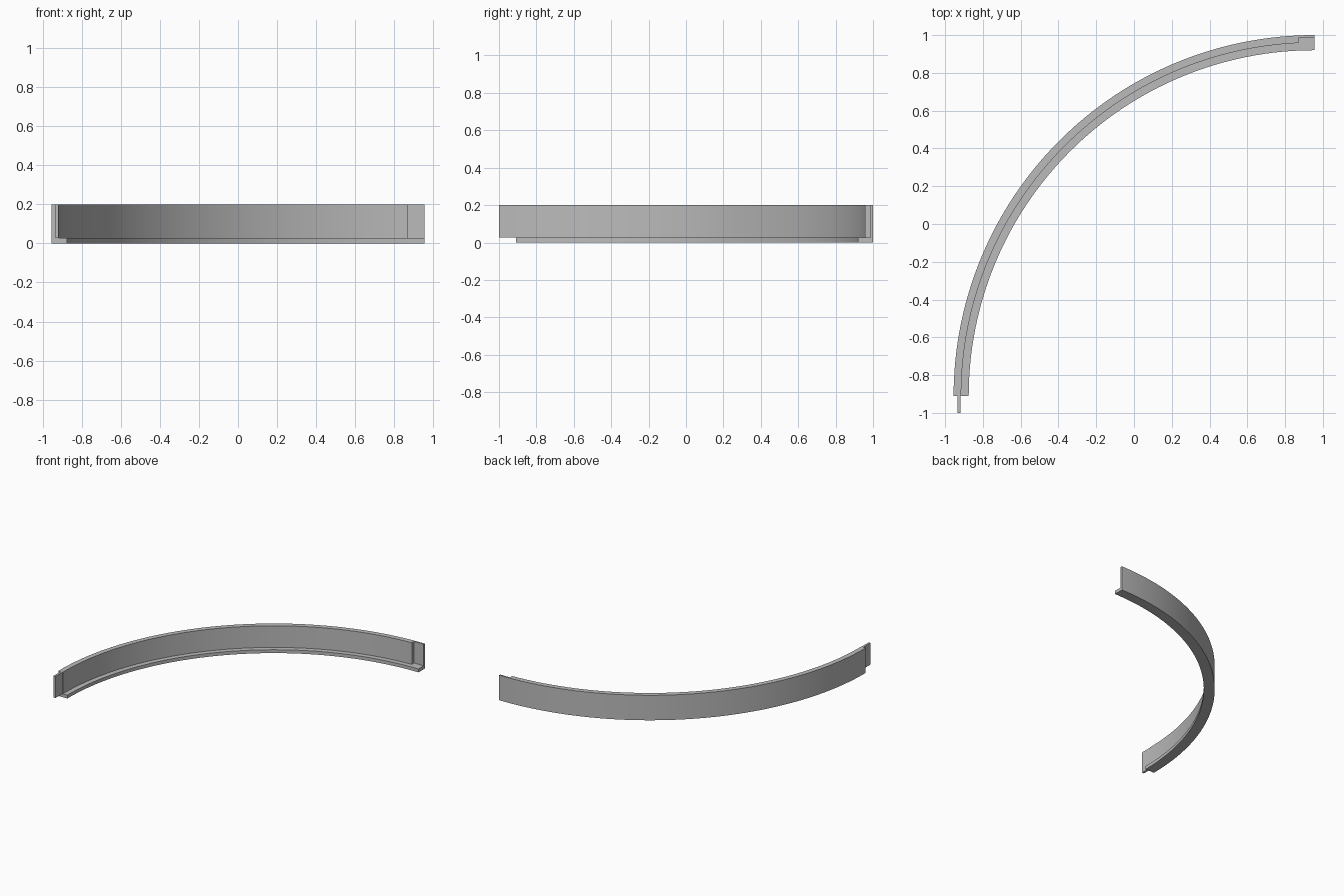
import bpy, bmesh, math

cube = bpy.data.objects.get("Cube")
if cube:
    bpy.data.objects.remove(cube, do_unlink=True)

CX, CY = 0.955, -0.91          # centre of the quarter circle
R_OUT, R_WALL, R_IN = 1.91, 1.87, 1.83
BASE, HEIGHT, SEGMENTS = 0.027, 0.2, 64

grey = bpy.data.materials.new("plain grey")
grey.use_nodes = True
grey.diffuse_color = (0.5, 0.5, 0.5, 1)
grey.node_tree.nodes["Principled BSDF"].inputs["Base Color"].default_value = (0.5, 0.5, 0.5, 1)


def make_object(name, bm):
    bmesh.ops.recalc_face_normals(bm, faces=bm.faces)
    mesh = bpy.data.meshes.new(name)
    bm.to_mesh(mesh)
    bm.free()
    mesh.materials.append(grey)
    obj = bpy.data.objects.new(name, mesh)
    bpy.context.collection.objects.link(obj)
    return obj


def box(name, low, high):
    bm = bmesh.new()
    bmesh.ops.create_cube(bm, size=1)
    for v in bm.verts:
        v.co = [a + (c + 0.5) * (b - a) for a, b, c in zip(low, high, v.co)]
    return make_object(name, bm)


# Curved rail: an L-shaped section swept through a quarter circle
section = [(R_IN, 0), (R_OUT, 0), (R_OUT, HEIGHT),
           (R_WALL, HEIGHT), (R_WALL, BASE), (R_IN, BASE)]
bm = bmesh.new()
rings = []
for i in range(SEGMENTS + 1):
    a = math.pi / 2 * (1 + i / SEGMENTS)
    rings.append([bm.verts.new((CX + r * math.cos(a), CY + r * math.sin(a), z))
                  for r, z in section])
n = len(section)
for p, q in zip(rings, rings[1:]):
    for k in range(n):
        bm.faces.new((p[k], p[(k + 1) % n], q[(k + 1) % n], q[k]))
bm.faces.new(rings[0])
bm.faces.new(rings[-1])
rail = make_object("curved_rail", bm)

# Socket notch cut into the wall at the back end
cutter = box("socket_cutter", (0.87, 0.85, BASE), (1.1, 0.986, 0.3))
cutter.hide_render = True
cut = rail.modifiers.new("socket", "BOOLEAN")
cut.operation = "DIFFERENCE"
cut.solver = "EXACT"
cut.object = cutter
bpy.ops.object.select_all(action="DESELECT")
rail.select_set(True)
bpy.context.view_layer.objects.active = rail
bpy.ops.object.modifier_apply(modifier=cut.name)
bpy.data.objects.remove(cutter, do_unlink=True)
bpy.ops.object.shade_smooth_by_angle(angle=math.radians(30))

# Thin joining tongue at the front end
box("joining_tongue", (-0.935, -1.0, BASE), (-0.918, CY, HEIGHT))
